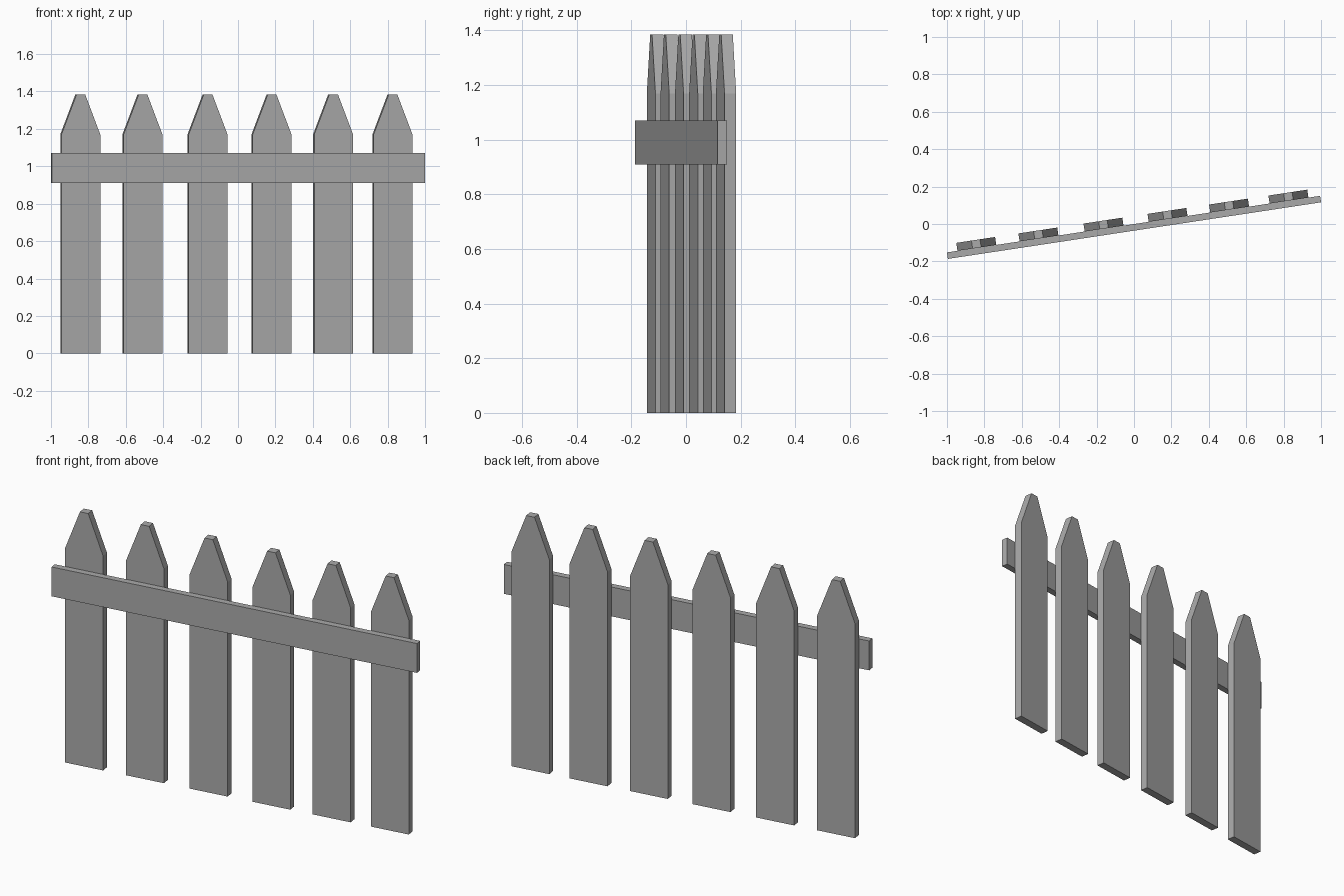
import bpy
import bmesh
from math import radians
from mathutils import Matrix

cube = bpy.data.objects.get("Cube")
if cube:
    bpy.data.objects.remove(cube, do_unlink=True)

# Single grey finish
grey = bpy.data.materials.new("grey")
grey.use_nodes = True
colour = (0.4, 0.4, 0.4, 1)
grey.diffuse_color = colour
grey.node_tree.nodes["Principled BSDF"].inputs["Base Color"].default_value = colour

# The whole fence line is turned slightly about the vertical axis
ANGLE = radians(8.62)
FENCE = Matrix.Translation((0, -0.018, 0)) @ Matrix.Rotation(ANGLE, 4, "Z")
RAIL_THICK = 0.035
PICKET_THICK = 0.043


def board(name, outline, thickness, along, offset):
    """Extrude an x-z outline into a board placed in the fence frame."""
    bm = bmesh.new()
    face = bm.faces.new([bm.verts.new((x, -thickness / 2, z)) for x, z in outline])
    extruded = bmesh.ops.extrude_face_region(bm, geom=[face])
    moved = [v for v in extruded["geom"] if isinstance(v, bmesh.types.BMVert)]
    bmesh.ops.translate(bm, verts=moved, vec=(0, thickness, 0))
    bmesh.ops.recalc_face_normals(bm, faces=bm.faces)
    mesh = bpy.data.meshes.new(name)
    bm.to_mesh(mesh)
    bm.free()
    mesh.materials.append(grey)
    obj = bpy.data.objects.new(name, mesh)
    obj.matrix_world = FENCE @ Matrix.Translation((along, offset, 0))
    bpy.context.collection.objects.link(obj)


def mirrored(half):
    """Close a right-hand half profile with its mirror image."""
    return half + [(-x, z) for x, z in reversed(half)]


# Rail across the front
board("rail", mirrored([(1.009, 0.91), (1.009, 1.07)]), RAIL_THICK, 0, 0)

# Pointed pickets, slightly unevenly spaced, fixed to the back of the rail
picket = mirrored([(0.105, 0), (0.105, 1.17), (0.023, 1.385)])
behind = (RAIL_THICK + PICKET_THICK) / 2
for i, along in enumerate([-0.847, -0.511, -0.159, 0.187, 0.520, 0.841]):
    board(f"picket_{i + 1}", picket, PICKET_THICK, along, behind)
